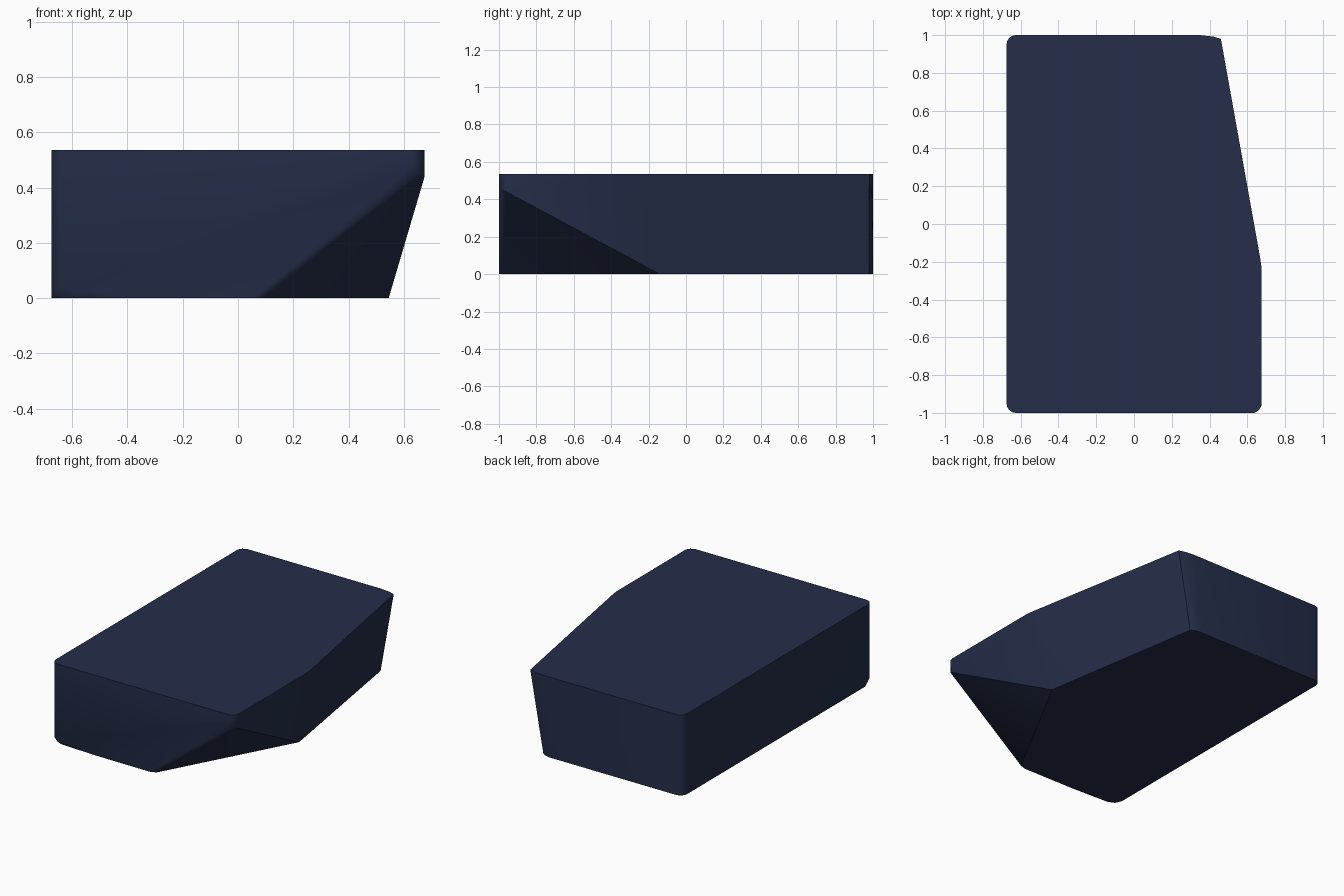
import bpy, bmesh, math

if "Cube" in bpy.data.objects:
    bpy.data.objects.remove(bpy.data.objects["Cube"])

TOP = 0.535


def arc(cx, cy, r, start, z, n=5):
    """Quarter-circle corner points at height z."""
    return [(cx + r * math.cos(math.radians(start + 90 * i / (n - 1))),
             cy + r * math.sin(math.radians(start + 90 * i / (n - 1))), z)
            for i in range(n)]


def outline(pts, z):
    return [(x, y, z) for x, y in pts]


points = []
# rounded upright corners: back left (full height), front left (ends above the base)
for z in (0, TOP):
    points += arc(-0.625, 0.95, 0.05, 90, z)
for z in (0.035, TOP):
    points += arc(-0.625, -0.95, 0.05, 180, z)
# softened lower front edge
points += outline([(-0.675, -0.92), (-0.655, -0.965), (-0.61, -0.985),
                   (-0.335, -0.997), (0.05, -1.0)], 0)
# front right corner, short above the slanted underside cut
points += arc(0.625, -0.95, 0.05, 270, TOP)
points += [(0.635, -1.0, 0.475), (0.66, -0.986, 0.455), (0.675, -0.96, 0.44)]
points += outline([(0.09, -0.985), (0.545, -0.14), (0.54, -0.10)], 0)
# tapering right side and softened back right edge
points += outline([(0.675, -0.23), (0.668, -0.18), (0.46, 0.98),
                   (0.42, 0.992), (0.35, 1.0)], TOP)
points += outline([(0.365, 0.978), (0.34, 0.992), (0.30, 1.0)], 0)

# angular solid block
bm = bmesh.new()
for p in points:
    bm.verts.new(p)
hull = bmesh.ops.convex_hull(bm, input=bm.verts)
bmesh.ops.delete(bm, geom=[v for v in bm.verts if not v.link_faces], context='VERTS')
bmesh.ops.dissolve_limit(bm, angle_limit=math.radians(0.5), verts=bm.verts, edges=bm.edges)
bmesh.ops.recalc_face_normals(bm, faces=bm.faces)
mesh = bpy.data.meshes.new("angled_block")
bm.to_mesh(mesh)
bm.free()

block = bpy.data.objects.new("angled_block", mesh)
bpy.context.collection.objects.link(block)
navy = bpy.data.materials.new("navy")
navy.diffuse_color = (0.018, 0.027, 0.068, 1)
navy.use_nodes = True
navy.node_tree.nodes["Principled BSDF"].inputs["Base Color"].default_value = navy.diffuse_color
mesh.materials.append(navy)

bpy.context.view_layer.objects.active = block
block.select_set(True)
bpy.ops.object.shade_smooth_by_angle(angle=math.radians(28))
